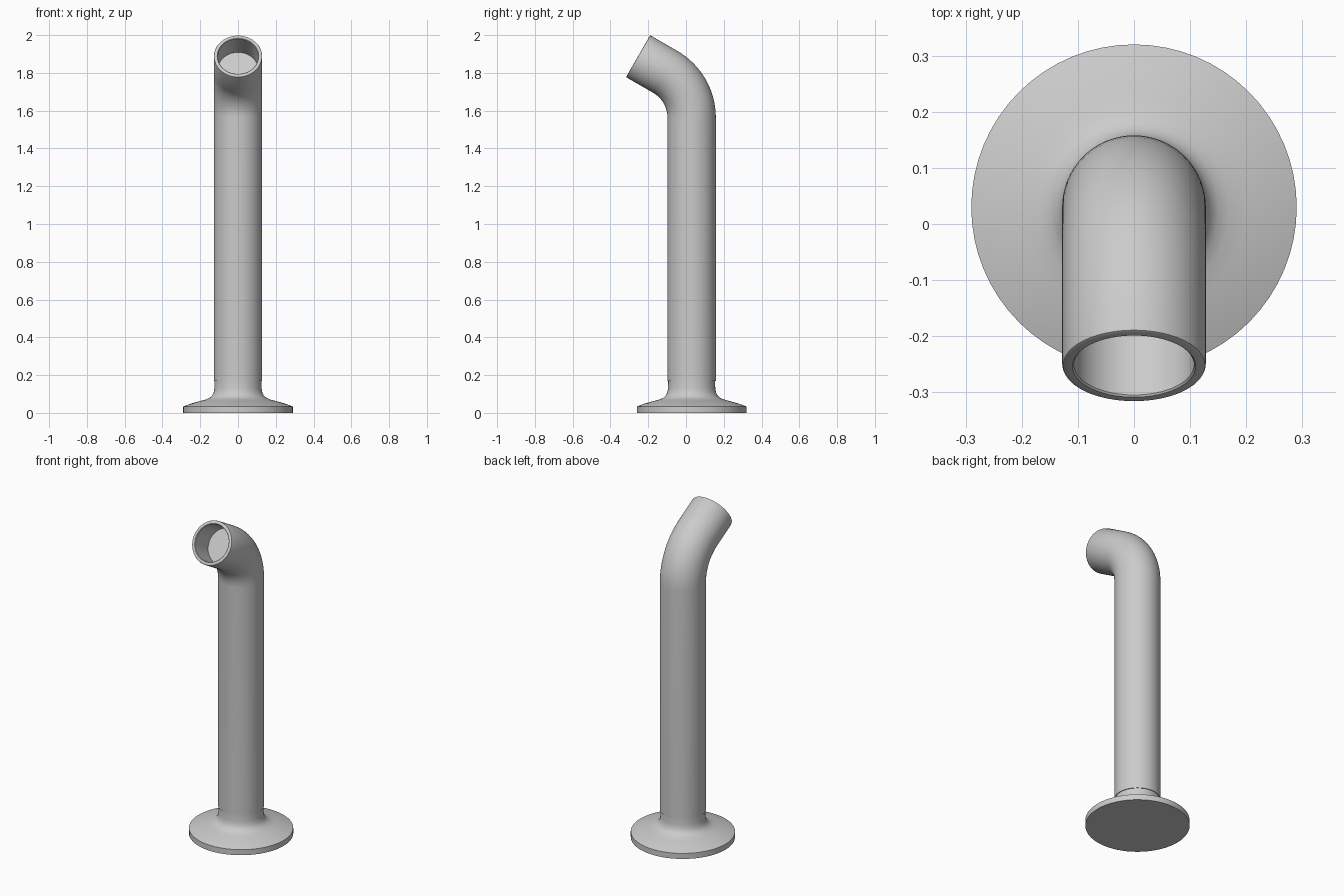
import bpy, bmesh
from math import sin, cos, pi, radians
from mathutils import Vector

if "Cube" in bpy.data.objects:
    bpy.data.objects.remove(bpy.data.objects["Cube"])

SEG = 64
CY = 0.03          # y of the upright axis
R_PIPE = 0.128
R_HOLE = 0.107


def tube(name, rings):
    """Skin rings (y, z, tilt toward -y, radius) and cap both ends."""
    bm = bmesh.new()
    loops = []
    for y, z, tilt, r in rings:
        c = Vector((0, y, z))
        v = Vector((0, cos(tilt), sin(tilt)))
        loops.append([bm.verts.new(c + Vector((r * cos(a), 0, 0)) + v * r * sin(a))
                      for a in (2 * pi * i / SEG for i in range(SEG))])
    for a, b in zip(loops, loops[1:]):
        for i in range(SEG):
            j = (i + 1) % SEG
            bm.faces.new((a[i], a[j], b[j], b[i]))
    bm.faces.new(loops[0][::-1])
    bm.faces.new(loops[-1])
    bmesh.ops.recalc_face_normals(bm, faces=bm.faces)
    me = bpy.data.meshes.new(name)
    bm.to_mesh(me)
    bm.free()
    ob = bpy.data.objects.new(name, me)
    bpy.context.collection.objects.link(ob)
    bpy.ops.object.select_all(action='DESELECT')
    ob.select_set(True)
    bpy.context.view_layer.objects.active = ob
    bpy.ops.object.shade_smooth_by_angle(angle=radians(32))
    return ob


# flared foot with a slightly narrower neck
foot = [(0.29, 0), (0.29, 0.034), (0.25, 0.049), (0.20, 0.063), (0.17, 0.071),
        (0.15, 0.080), (0.137, 0.092), (0.129, 0.108), (0.125, 0.13), (0.124, 0.17)]
tube("base_flange", [(CY, z, 0, r) for r, z in foot])

# upright pipe, 60 degree bend, short outlet with a rounded lip and recessed bore
BEND, Z0, TILT, LENGTH = 0.28, 1.563, radians(60), 0.166
rings = [(CY, 0.17, 0, R_PIPE)]
for i in range(17):
    t = TILT * i / 16
    rings.append((CY - BEND + BEND * cos(t), Z0 + BEND * sin(t), t, R_PIPE))
ey, ez = rings[-1][:2]
for d, r in [(LENGTH - 0.005, R_PIPE), (LENGTH - 0.0015, R_PIPE - 0.0015),
             (LENGTH, R_PIPE - 0.005), (LENGTH, R_HOLE + 0.003),
             (LENGTH - 0.003, R_HOLE), (LENGTH - 0.145, R_HOLE)]:
    rings.append((ey - d * sin(TILT), ez + d * cos(TILT), TILT, r))
tube("bent_pipe", rings)
